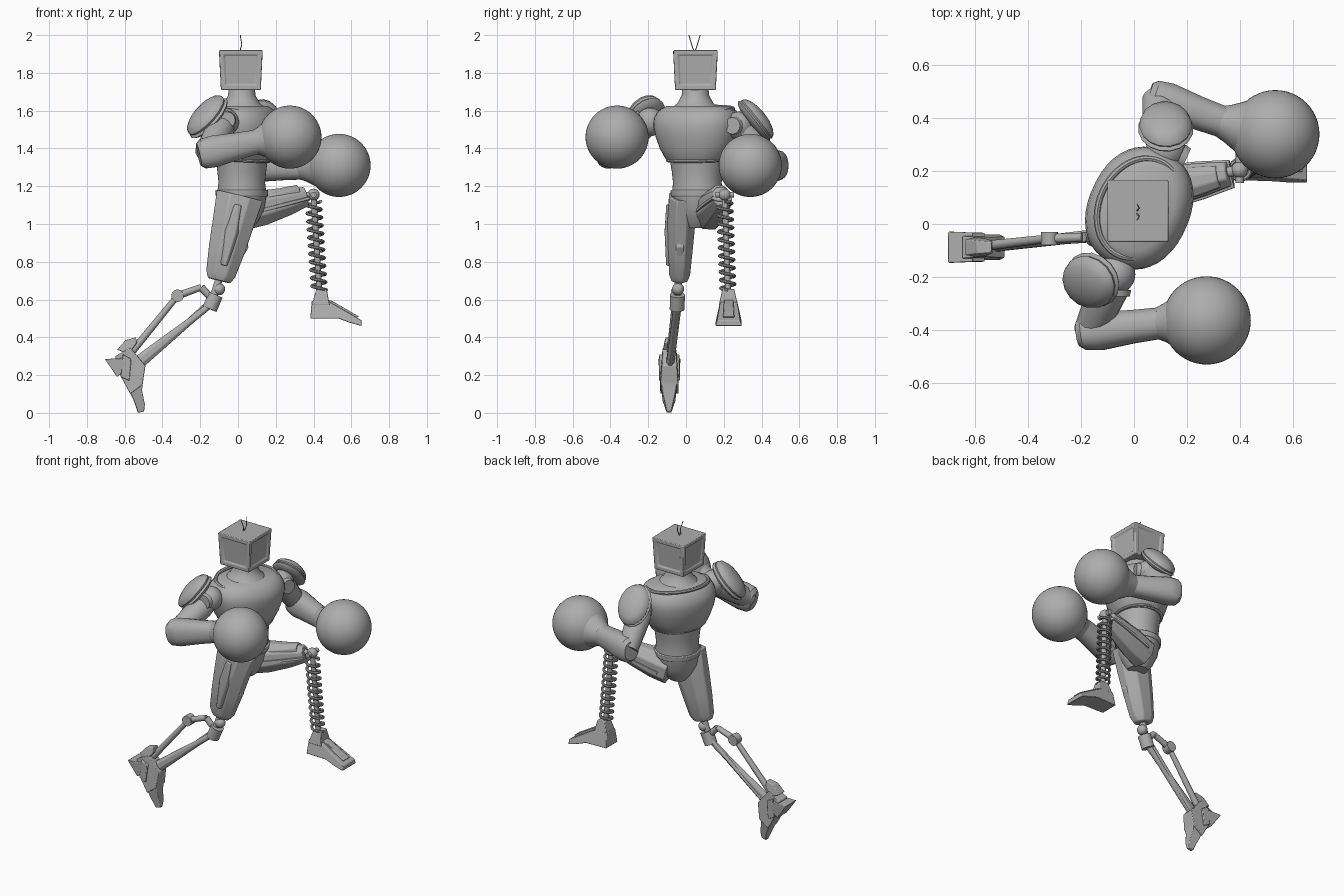
import bpy, bmesh, math
from mathutils import Vector, Matrix

old = bpy.data.objects.get("Cube")
if old:
    bpy.data.objects.remove(old, do_unlink=True)

grey = bpy.data.materials.new("plain_grey")
grey.use_nodes = True
COL = (0.42, 0.42, 0.42, 1)
grey.diffuse_color = COL
grey.node_tree.nodes["Principled BSDF"].inputs["Base Color"].default_value = COL

LAT = Vector((0.41, 0.91, 0)).normalized()   # line through the shoulders
FWD = Vector((0.91, -0.41, 0)).normalized()  # chest direction
UP = Vector((0, 0, 1))
BODY = Vector((0.02, 0.06, 0))


def finish(name, bm, angle=40, bevel=0):
    bmesh.ops.recalc_face_normals(bm, faces=bm.faces)
    mesh = bpy.data.meshes.new(name)
    bm.to_mesh(mesh)
    bm.free()
    ob = bpy.data.objects.new(name, mesh)
    bpy.context.collection.objects.link(ob)
    mesh.materials.append(grey)
    if bevel:
        m = ob.modifiers.new("bevel", 'BEVEL')
        m.width, m.segments = bevel, 2
    bpy.ops.object.select_all(action='DESELECT')
    ob.select_set(True)
    bpy.context.view_layer.objects.active = ob
    bpy.ops.object.shade_smooth_by_angle(angle=math.radians(angle))
    return ob


def loft(name, stations, u, v, n=40, power=1.0, angle=40, bevel=0):
    """Skin through superellipse rings given as (centre, half u, half v)."""
    bm = bmesh.new()
    rings = []
    for c, a, b in stations:
        ring = []
        for i in range(n):
            t = math.tau * (i + 0.5) / n
            x, y = math.cos(t), math.sin(t)
            x = math.copysign(abs(x) ** power, x)
            y = math.copysign(abs(y) ** power, y)
            ring.append(bm.verts.new(Vector(c) + u * a * x + v * b * y))
        rings.append(ring)
    for r, s in zip(rings, rings[1:]):
        for i in range(n):
            j = (i + 1) % n
            bm.faces.new((r[i], r[j], s[j], s[i]))
    bm.faces.new(rings[0])
    bm.faces.new(rings[-1])
    return finish(name, bm, angle, bevel)


def body(name, rows, **kw):
    return loft(name, [(BODY + UP * z, a, b) for z, a, b in rows], LAT, FWD, **kw)


def limb(name, p, q, rows, side=(0, 1, 0), **kw):
    """Loft from p to q; rows are (fraction, half side, half depth)."""
    p, q = Vector(p), Vector(q)
    d = (q - p).normalized()
    u = Vector(side)
    u = (u - d * u.dot(d)).normalized()
    return loft(name, [(p.lerp(q, t), a, b) for t, a, b in rows], u, d.cross(u), **kw)


def rod(name, p, q, r, r2=None, n=16):
    r2 = r2 or r
    side = (0, 1, 0) if abs((Vector(q) - Vector(p)).normalized().y) < 0.9 else (0, 0, 1)
    return limb(name, p, q, [(0, r, r), (1, r2, r2)], side, n=n)


def ellipsoid(name, c, radii, normal=UP, along=(1, 0, 0), seg=32):
    w = Vector(normal).normalized()
    a = Vector(along)
    a = (a - w * a.dot(w)).normalized()
    rot = Matrix((a, w.cross(a), w)).transposed().to_4x4()
    bm = bmesh.new()
    bmesh.ops.create_uvsphere(bm, u_segments=seg, v_segments=seg // 2, radius=1)
    bm.transform(Matrix.Translation(c) @ rot @ Matrix.Diagonal((*radii, 1)))
    return finish(name, bm)


def ball(name, c, r, seg=32):
    return ellipsoid(name, c, (r, r, r), seg=seg)


def tube(name, pts, r, closed=False):
    cu = bpy.data.curves.new(name, 'CURVE')
    cu.dimensions, cu.bevel_depth, cu.bevel_resolution = '3D', r, 2
    cu.use_fill_caps = True
    sp = cu.splines.new('POLY')
    sp.points.add(len(pts) - 1)
    for k, p in zip(sp.points, pts):
        k.co = (*p, 1)
    sp.use_cyclic_u = closed
    tmp = bpy.data.objects.new(name + "_path", cu)
    bpy.context.collection.objects.link(tmp)
    bm = bmesh.new()
    bm.from_mesh(bpy.data.meshes.new_from_object(tmp.evaluated_get(bpy.context.evaluated_depsgraph_get())))
    bpy.data.objects.remove(tmp, do_unlink=True)
    return finish(name, bm)


def prism(name, pts, y, bevel=0.004):
    """Side outline of (x, z, half width) points, centred on y."""
    bm = bmesh.new()
    a = [bm.verts.new((x, y - w, z)) for x, z, w in pts]
    b = [bm.verts.new((x, y + w, z)) for x, z, w in pts]
    bm.faces.new(a)
    bm.faces.new(b)
    for i in range(len(pts)):
        j = (i + 1) % len(pts)
        bm.faces.new((a[i], a[j], b[j], b[i]))
    return finish(name, bm, 25, bevel)


def body_ring(name, z, a, b, dip, r):
    ts = [math.tau * i / 48 for i in range(48)]
    tube(name, [BODY + LAT * a * math.cos(t) + FWD * b * math.sin(t) + UP * (z - dip * math.sin(t))
                for t in ts], r, True)


# Head: boxy set with recessed panels and two aerials
bm = bmesh.new()
bmesh.ops.create_cube(bm, size=1)
for vert in bm.verts:
    k = 0.92 if vert.co.z < 0 else 1
    vert.co = Vector((0.015 + vert.co.x * 0.23 * k, 0.05 + vert.co.y * 0.235 * k, 1.815 + vert.co.z * 0.21))
walls = [f for f in bm.faces if abs(f.normal.z) < 0.5]
bmesh.ops.inset_individual(bm, faces=walls, thickness=0.034, depth=0)
bmesh.ops.inset_individual(bm, faces=walls, thickness=0.006, depth=-0.008)
finish("head", bm, 30, 0.006)
for s in (-1, 1):
    tube("aerial", [(0.01, 0.045 + s * 0.004, 1.915), (0.02, 0.045 + s * 0.015, 1.95),
                    (0.012, 0.045 + s * 0.03, 2.0)], 0.0025)

# Neck and torso
loft("neck", [((0.02, 0.05, z), r, r) for z, r in
              ((1.56, 0.17), (1.61, 0.13), (1.64, 0.095), (1.68, 0.073), (1.73, 0.068))], LAT, FWD)
body("chest", [(1.33, 0.15, 0.135), (1.35, 0.172, 0.15), (1.4, 0.2, 0.168), (1.46, 0.222, 0.185),
               (1.52, 0.235, 0.192), (1.56, 0.232, 0.185), (1.6, 0.21, 0.16), (1.625, 0.165, 0.125)], power=0.9)
body_ring("collar", 1.604, 0.195, 0.153, 0.016, 0.012)
body_ring("chest_hem", 1.34, 0.16, 0.143, 0.008, 0.009)
body("abdomen", [(1.16, 0.135, 0.13), (1.22, 0.13, 0.122), (1.28, 0.137, 0.128), (1.35, 0.15, 0.137)])
body("belt", [(1.145, 0.14, 0.137), (1.18, 0.143, 0.14)], bevel=0.005)
body("pelvis", [(0.98, 0.05, 0.06), (1.02, 0.09, 0.09), (1.08, 0.125, 0.118), (1.15, 0.136, 0.13)])

# Arms: shoulder, pad, upper arm, elbow, forearm, flared cuff and round fist
arms = (
    ("right", (-0.07, -0.19, 1.54), (-0.17, -0.41, 1.375), (0.1, -0.375, 1.435), (0.275, -0.365, 1.46)),
    ("left", (0.12, 0.28, 1.52), (0.09, 0.475, 1.31), (0.34, 0.385, 1.30), (0.535, 0.34, 1.31)))
for side, sh, el, wr, fist in arms:
    ball(side + "_shoulder", sh, 0.075)
    limb(side + "_upper_arm", sh, el, [(0, 0.06, 0.06), (0.25, 0.075, 0.07), (0.6, 0.07, 0.065), (1, 0.06, 0.06)],
         (1, 0, 0), n=16)
    limb(side + "_forearm", el, wr, [(-0.14, 0.05, 0.06), (-0.06, 0.066, 0.08), (0.15, 0.074, 0.085),
                                     (0.6, 0.064, 0.073), (1, 0.06, 0.065)], n=20, power=0.85, angle=30)
    limb(side + "_cuff", wr, fist, [(-0.1, 0.058, 0.062), (0.08, 0.072, 0.075), (0.3, 0.095, 0.1), (0.6, 0.125, 0.13)])
    ball(side + "_fist", fist, 0.167, 48)
    # round boss on the front of the shoulder
    c = Vector(sh) + (Vector((0.01, -0.06, 0.01)) if side == "right" else FWD * 0.06)
    d = Vector((0, -0.025, 0)) if side == "right" else FWD * 0.025
    rod(side + "_shoulder_boss", c, c + d, 0.05, 0.044, 24)
ellipsoid("right_shoulder_pad", (-0.17, -0.22, 1.575), (0.135, 0.105, 0.05), (-0.62, -0.35, 0.6), (0.45, 0.1, 0.6), 16)
ellipsoid("right_pad_rim", (-0.155, -0.21, 1.56), (0.14, 0.11, 0.03), (-0.62, -0.35, 0.6), (0.45, 0.1, 0.6), 16)
ellipsoid("left_shoulder_pad", (0.12, 0.375, 1.555), (0.13, 0.1, 0.05), (-0.05, 0.75, 0.6), (0.1, -0.5, 0.65), 16)
ellipsoid("left_pad_rim", (0.12, 0.36, 1.545), (0.135, 0.105, 0.03), (-0.05, 0.75, 0.6), (0.1, -0.5, 0.65), 16)

# Thighs: faceted plates, each with an outer strip
limb("right_thigh", (0.01, -0.02, 1.15), (-0.1, -0.035, 0.7),
     [(0, 0.075, 0.135), (0.3, 0.08, 0.12), (0.62, 0.07, 0.105), (0.92, 0.06, 0.085), (1, 0.045, 0.065)],
     n=8, angle=20, bevel=0.006)
limb("right_thigh_plate", (0.0, -0.035, 1.1), (-0.075, -0.045, 0.78), [(0, 0.075, 0.035), (0.45, 0.08, 0.06), (1, 0.065, 0.03)],
     n=8, angle=20, bevel=0.005)
limb("right_knee_guard", (-0.01, -0.03, 0.97), (-0.05, -0.035, 0.78), [(0, 0.035, 0.05), (0.4, 0.045, 0.09), (1, 0.03, 0.05)],
     n=8, angle=20, bevel=0.004)
limb("left_thigh", (0.03, 0.12, 1.06), (0.36, 0.19, 1.145),
     [(0, 0.09, 0.1), (0.3, 0.085, 0.1), (0.7, 0.068, 0.08), (1, 0.05, 0.055)], n=8, angle=20, bevel=0.006)
limb("left_thigh_plate", (0.11, 0.135, 1.12), (0.32, 0.18, 1.175), [(0, 0.07, 0.04), (0.6, 0.06, 0.042), (1, 0.045, 0.035)],
     n=8, angle=20, bevel=0.005)
limb("left_thigh_strip", (0.08, 0.13, 1.06), (0.37, 0.19, 1.135), [(0, 0.095, 0.022), (0.6, 0.078, 0.02), (1, 0.058, 0.016)],
     n=8, angle=20)

# Left lower leg: knee ball, coil spring around a rod, wedge foot
top, low = Vector((0.4, 0.205, 1.15)), Vector((0.43, 0.222, 0.65))
ball("left_knee", top + UP * 0.005, 0.032, 20)
rod("left_knee_pin", top + Vector((0, -0.05, 0.005)), top + Vector((0, 0.05, 0.005)), 0.016)
rod("left_knee_cap", top + Vector((-0.05, -0.01, 0)), top, 0.02)
rod("left_shin_rod", top, low, 0.016)
turns, steps = 11, 16
coil = []
for i in range(turns * steps + 1):
    t = math.tau * i / steps
    coil.append((top - UP * 0.03).lerp(low, i / (turns * steps)) + Vector((math.cos(t), math.sin(t), 0)) * 0.038)
tube("left_spring", coil, 0.0085)
prism("left_ankle", [(0.39, 0.57, 0.05), (0.415, 0.655, 0.032), (0.47, 0.655, 0.032), (0.485, 0.57, 0.05)], 0.224)
prism("left_foot", [(0.383, 0.5, 0.06), (0.39, 0.592, 0.045), (0.485, 0.587, 0.045), (0.655, 0.49, 0.06),
                    (0.655, 0.46, 0.07), (0.59, 0.478, 0.07), (0.53, 0.5, 0.065)], 0.226)
prism("left_foot_ridge", [(0.47, 0.6, 0.025), (0.5, 0.592, 0.025), (0.64, 0.51, 0.03), (0.62, 0.5, 0.03), (0.47, 0.56, 0.025)], 0.226)

# Right lower leg: knee joint, shin with piston linkage
ball("right_knee", (-0.1, -0.042, 0.655), 0.032, 20)
rod("right_knee_neck", (-0.1, -0.04, 0.71), (-0.14, -0.047, 0.58), 0.02)
rod("right_knee_collar", (-0.118, -0.045, 0.625), (-0.15, -0.047, 0.55), 0.04)
limb("right_shin", (-0.13, -0.047, 0.585), (-0.56, -0.088, 0.24),
     [(0, 0.022, 0.018), (0.3, 0.018, 0.02), (0.7, 0.02, 0.032), (1, 0.022, 0.04)], n=8, angle=25, bevel=0.003)
rod("right_shin_piston", (-0.14, -0.03, 0.6), (-0.5, -0.075, 0.27), 0.011, 0.014)
links = [(-0.135, -0.047, 0.6), (-0.195, -0.05, 0.665), (-0.32, -0.055, 0.62), (-0.58, -0.085, 0.3)]
for p, q, r in zip(links, links[1:], (0.018, 0.017, 0.016)):
    rod("right_link", p, q, r, 0.02, 10)
p = Vector(links[2])
rod("right_link_joint", p - Vector((0, 0.025, 0)), p + Vector((0, 0.025, 0)), 0.033, n=20)

# Right foot, pushed off on its toe
prism("right_foot", [(-0.65, 0.3, 0.042), (-0.57, 0.345, 0.035), (-0.49, 0.25, 0.04), (-0.505, 0.15, 0.048),
                     (-0.57, 0.1, 0.048), (-0.63, 0.21, 0.052)], -0.088)
prism("right_toe", [(-0.595, 0.155, 0.045), (-0.5, 0.19, 0.045), (-0.508, 0.12, 0.035), (-0.493, 0.045, 0.02),
                    (-0.497, 0.008, 0.012), (-0.53, 0.0, 0.012), (-0.55, 0.06, 0.03)], -0.09)
prism("right_heel", [(-0.705, 0.285, 0.06), (-0.61, 0.29, 0.055), (-0.585, 0.24, 0.055), (-0.64, 0.19, 0.05)], -0.088)
prism("right_ankle_fin", [(-0.64, 0.335, 0.03), (-0.595, 0.385, 0.025), (-0.54, 0.4, 0.02), (-0.535, 0.37, 0.025),
                          (-0.58, 0.31, 0.04)], -0.088)
prism("right_foot_plate", [(-0.61, 0.31, 0.054), (-0.565, 0.285, 0.054), (-0.575, 0.17, 0.056), (-0.62, 0.19, 0.056)], -0.088)
